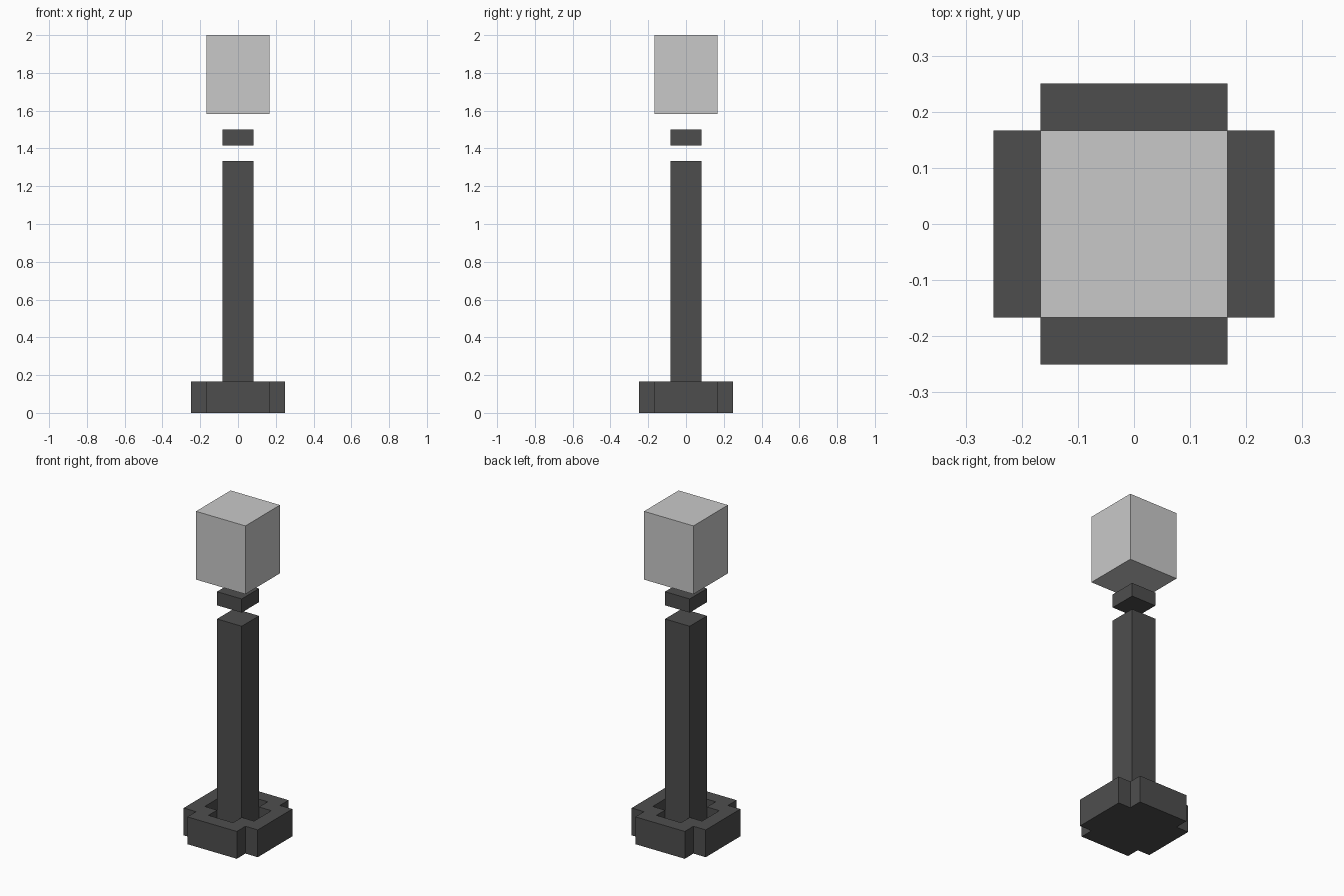
import bpy
import bmesh

if "Cube" in bpy.data.objects:
    bpy.data.objects.remove(bpy.data.objects["Cube"])

U = 1 / 12  # one block unit


def material(name, v):
    m = bpy.data.materials.new(name)
    m.diffuse_color = (v, v, v, 1)
    m.use_nodes = True
    m.node_tree.nodes["Principled BSDF"].inputs["Base Color"].default_value = m.diffuse_color
    return m


DARK = material("dark grey", 0.076)
LIGHT = material("light grey", 0.584)


def add(name, bm, mat):
    bmesh.ops.recalc_face_normals(bm, faces=bm.faces)
    me = bpy.data.meshes.new(name)
    bm.to_mesh(me)
    bm.free()
    me.materials.append(mat)
    ob = bpy.data.objects.new(name, me)
    bpy.context.collection.objects.link(ob)
    return ob


def block(name, half, z0, z1, mat):
    """Square block centred on the axis, sizes in block units."""
    bm = bmesh.new()
    bmesh.ops.create_cube(bm, size=1)
    for v in bm.verts:
        v.co.x *= 2 * half * U
        v.co.y *= 2 * half * U
        v.co.z = (z1 if v.co.z > 0 else z0) * U
    add(name, bm, mat)


def cross_loop(bm, a, b, z):
    """Twelve-cornered cross outline: arm half width a, reach b."""
    pts = []
    x = [(b, -a), (b, a), (a, a)]
    for _ in range(4):
        pts += x
        x = [(-py, px) for px, py in x]
    return [bm.verts.new((px * U, py * U, z * U)) for px, py in pts]


# Base: cross-shaped foot with a cross-shaped recess in its top
bm = bmesh.new()
loops = [cross_loop(bm, 2, 3, 0), cross_loop(bm, 2, 3, 2),
         cross_loop(bm, 1, 2, 2), cross_loop(bm, 1, 2, 1)]
for lo, hi in zip(loops, loops[1:]):
    for i in range(12):
        j = (i + 1) % 12
        bm.faces.new((lo[i], lo[j], hi[j], hi[i]))
bm.faces.new(loops[0][::-1])
bm.faces.new(loops[-1])
add("base", bm, DARK)

# Post, floating collar and lamp block
block("post", 1, 1, 16, DARK)
block("collar", 1, 17, 18, DARK)
block("lamp", 2, 19, 24, LIGHT)
